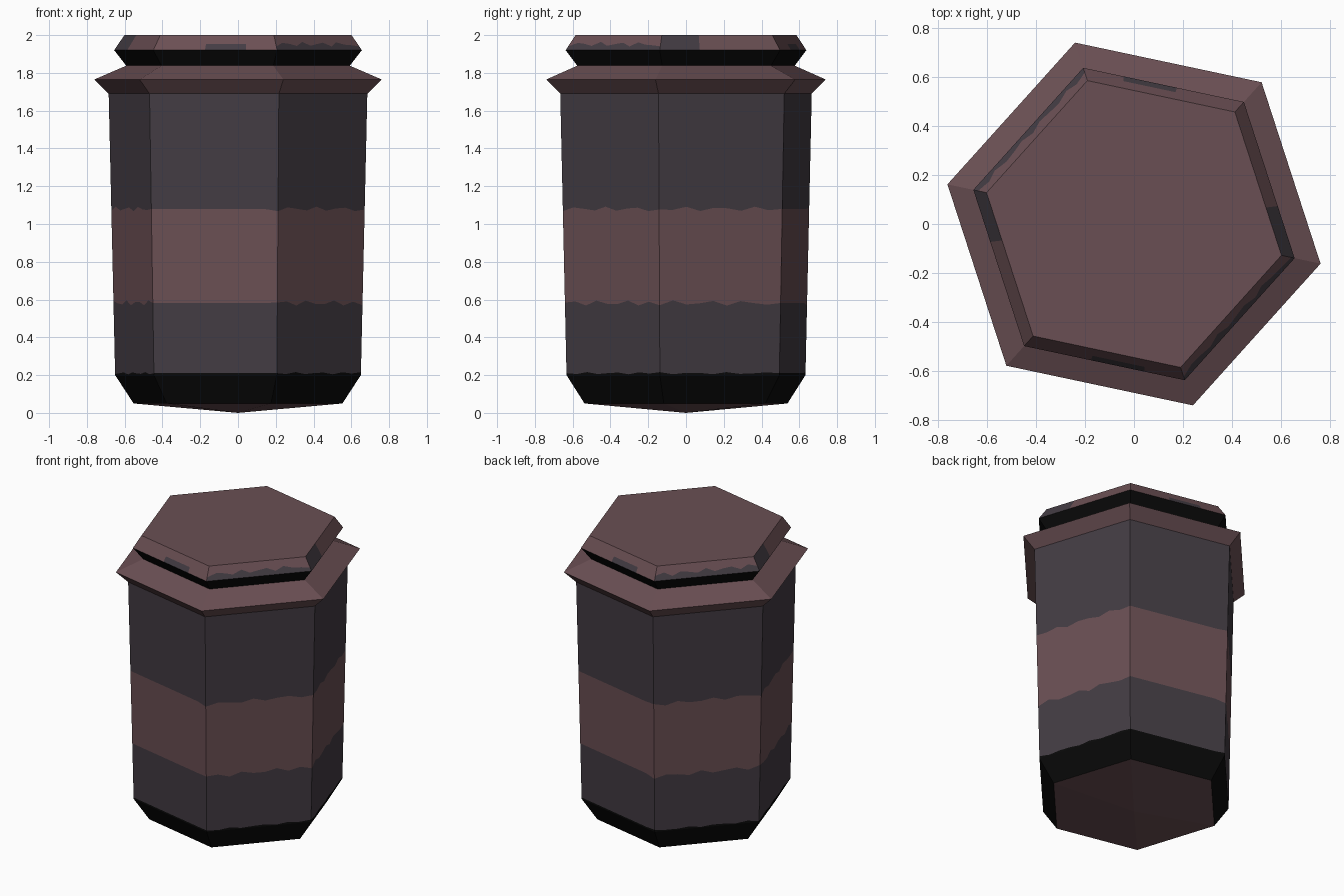
import bpy, bmesh, math
from mathutils import Vector

if "Cube" in bpy.data.objects:
    bpy.data.objects.remove(bpy.data.objects["Cube"])


def material(name, rgb):
    m = bpy.data.materials.new(name)
    m.diffuse_color = (*rgb, 1)
    m.use_nodes = True
    m.node_tree.nodes["Principled BSDF"].inputs["Base Color"].default_value = m.diffuse_color
    return m


RED, GREY, BLACK = 0, 1, 2
MATS = [material("dull red", (0.144, 0.078, 0.087)),
        material("dark grey", (0.056, 0.045, 0.056)),
        material("near black", (0.003, 0.003, 0.003))]

CORNERS = [Vector((math.cos(math.radians(60 * k - 12)),
                   math.sin(math.radians(60 * k - 12)), 0)) for k in range(6)]


def hex_shell(name, rows, rule, cols=1, floor=None, roof=None):
    """Six-sided shell. rows: (z, radius, wobble, radius change per z).
    rule(row, side, t) gives the colour of each face."""
    bm = bmesh.new()
    n = 6 * cols
    rings = []
    for z, r, wob, slope in rows:
        ring = []
        for i in range(n):
            k, t = i // cols, (i % cols) / cols
            # ragged paint edges, kept in the plane of the side
            dz = wob * math.sin(2.4 * i + 9 * z) if k % 3 != 1 else 0
            p = CORNERS[k].lerp(CORNERS[(k + 1) % 6], t) * (r + slope * dz)
            ring.append(bm.verts.new((p.x, p.y, z + dz)))
        rings.append(ring)
    for j in range(len(rows) - 1):
        for i in range(n):
            a, b = rings[j], rings[j + 1]
            f = bm.faces.new((a[i], a[(i + 1) % n], b[(i + 1) % n], b[i]))
            f.material_index = rule(j, i // cols, (i % cols + 0.5) / cols)
    if floor is not None:
        # shallow pointed underside
        tip = bm.verts.new((0, 0, floor))
        for i in range(n):
            f = bm.faces.new((tip, rings[0][(i + 1) % n], rings[0][i]))
            f.material_index = RED
    if roof is not None:
        bm.faces.new(rings[-1]).material_index = roof
    me = bpy.data.meshes.new(name)
    bm.to_mesh(me)
    bm.free()
    for m in MATS:
        me.materials.append(m)
    ob = bpy.data.objects.new(name, me)
    bpy.context.collection.objects.link(ob)
    return ob


# Body: black foot chamfer, then grey, red and grey bands
S = (0.70 - 0.665) / (1.69 - 0.20)


def wall(z):
    return 0.665 + S * (z - 0.20)


hex_shell("body",
          [(0.05, 0.565, 0, 0), (0.20, wall(0.20), 0, 0),
           (0.21, wall(0.21), 0.006, S), (0.582, wall(0.582), 0.014, S),
           (1.08, wall(1.08), 0.012, S), (1.69, wall(1.69), 0, 0)],
          lambda j, k, t: (BLACK, BLACK, GREY, RED, GREY)[j],
          cols=9, floor=0.0)

# Flared rim
hex_shell("rim", [(1.69, 0.70, 0, 0), (1.765, 0.778, 0, 0), (1.838, 0.605, 0, 0)],
          lambda j, k, t: RED)

# Dark neck under the lid
hex_shell("neck", [(1.838, 0.605, 0, 0), (1.92, 0.67, 0, 0)],
          lambda j, k, t: BLACK)


# Lid with worn grey patches on its bevel (same on opposite sides)
def lid_colour(j, k, t):
    side = k % 3
    worn = (side == 0 and t < 0.36) or (side == 2 and j == 0) \
        or (side == 1 and j == 0 and 0.4 < t < 0.75)
    return GREY if worn else RED


LS = (0.615 - 0.67) / 0.08
hex_shell("lid", [(1.92, 0.67, 0, 0), (1.952, 0.67 + LS * 0.032, 0.012, LS),
                  (2.0, 0.615, 0, 0)],
          lid_colour, cols=12, roof=RED)
